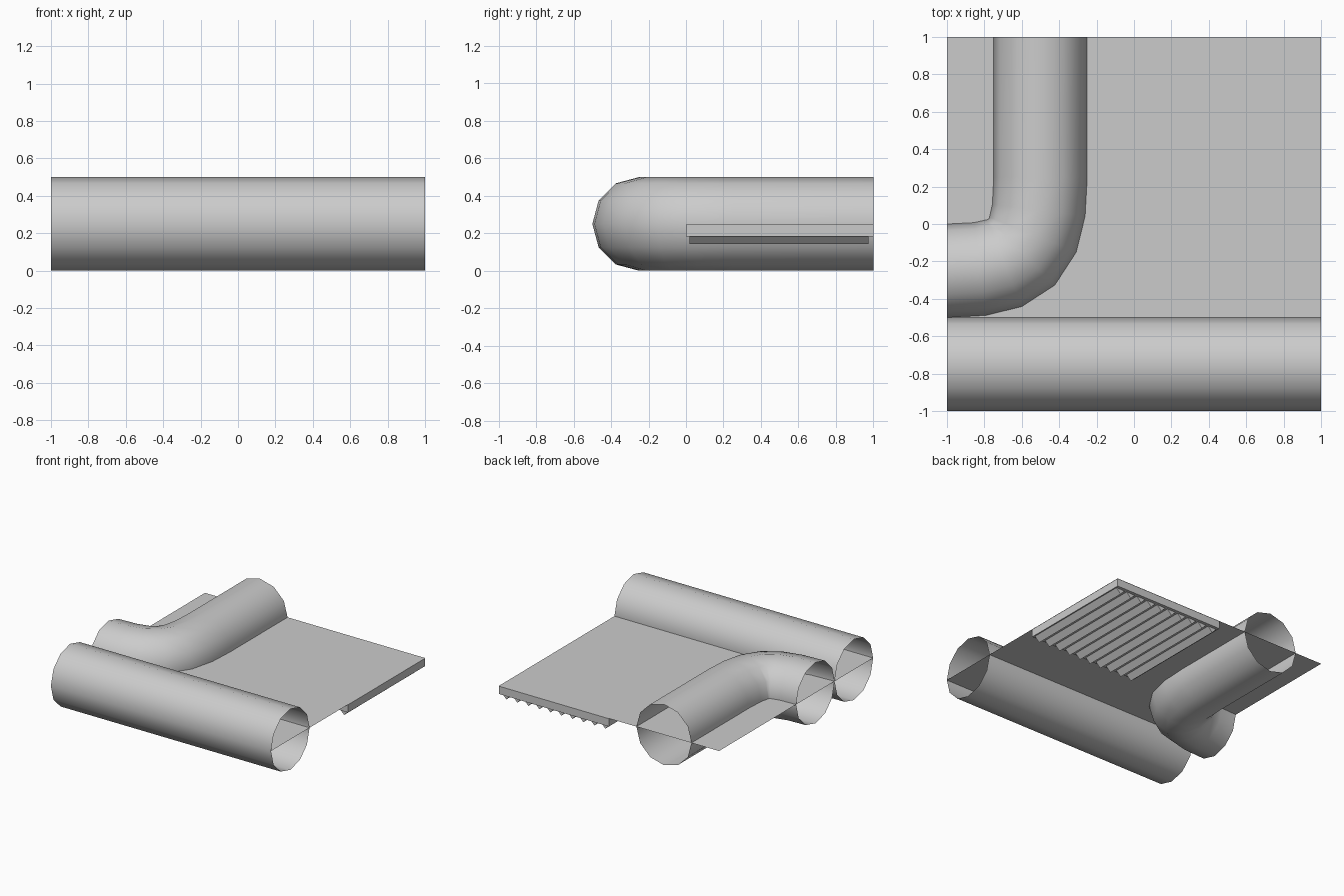
import bpy, math
from mathutils import Vector

if "Cube" in bpy.data.objects:
    bpy.data.objects.remove(bpy.data.objects["Cube"])

Z = 0.25   # height of the pipe axes and the deck
R = 0.25   # pipe radius


def make_object(name, verts, faces, smooth=False):
    mesh = bpy.data.meshes.new(name)
    mesh.from_pydata(verts, [], faces)
    mesh.polygons.foreach_set("use_smooth", [smooth] * len(mesh.polygons))
    obj = bpy.data.objects.new(name, mesh)
    bpy.context.collection.objects.link(obj)
    return obj


def make_pipe(name, path, sides=12):
    """Open 12-sided tube; path is a list of (point, direction) in plan."""
    verts, faces = [], []
    for p, d in path:
        side = Vector((d[1], -d[0], 0)).normalized()
        for i in range(sides):
            a = math.tau * i / sides
            verts.append(Vector((p[0], p[1], Z)) + R * (side * math.cos(a) + Vector((0, 0, math.sin(a)))))
    for k in range(len(path) - 1):
        for i in range(sides):
            j = (i + 1) % sides
            a, b = k * sides, (k + 1) * sides
            faces.append((a + i, b + i, b + j, a + j))
    # faces are wound so that normals point outwards
    faces = [f[::-1] for f in faces]
    return make_object(name, verts, faces, smooth=True)


# Flat deck running through both pipes
make_object("deck", [(-1, -1, Z), (1, -1, Z), (1, 1, Z), (-1, 1, Z)], [(0, 1, 2, 3)])

# Straight pipe along the front
make_pipe("straight_pipe", [((-1, -0.75), (1, 0)), ((1, -0.75), (1, 0))])

# Elbow pipe: bezier bend followed by a straight run to the back
L = 0.4
p0, p1, p2, p3 = (Vector(v) for v in ((-1, -0.25), (-1 + L, -0.25), (-0.5, 0.25 - L), (-0.5, 0.25)))
bend = []
for k in range(7):
    t = k / 6
    s = 1 - t
    point = p0 * s**3 + p1 * (3 * s * s * t) + p2 * (3 * s * t * t) + p3 * t**3
    direction = (p1 - p0) * s * s + (p2 - p1) * (2 * s * t) + (p3 - p2) * t * t
    bend.append((point, direction))
make_pipe("elbow_pipe", bend + [((-0.5, 1), (0, 1))])

# Vent housing under the back right quarter of the deck
bpy.ops.mesh.primitive_cube_add(size=1, location=(0.5, 0.5, 0.216))
vent = bpy.context.object
vent.name = "vent_housing"
vent.scale = (1, 1, 0.064)

# Ten ridged slats hanging below the housing
for i in range(10):
    x = 0.05 + 0.1 * i
    section = [(x - 0.04, 0.184), (x, 0.143), (x + 0.04, 0.184)]
    verts = [(px, y, pz) for y in (0.02, 0.975) for px, pz in section]
    make_object("vent_slat", verts,
                [(0, 1, 2), (5, 4, 3), (0, 3, 4, 1), (1, 4, 5, 2), (2, 5, 3, 0)])
